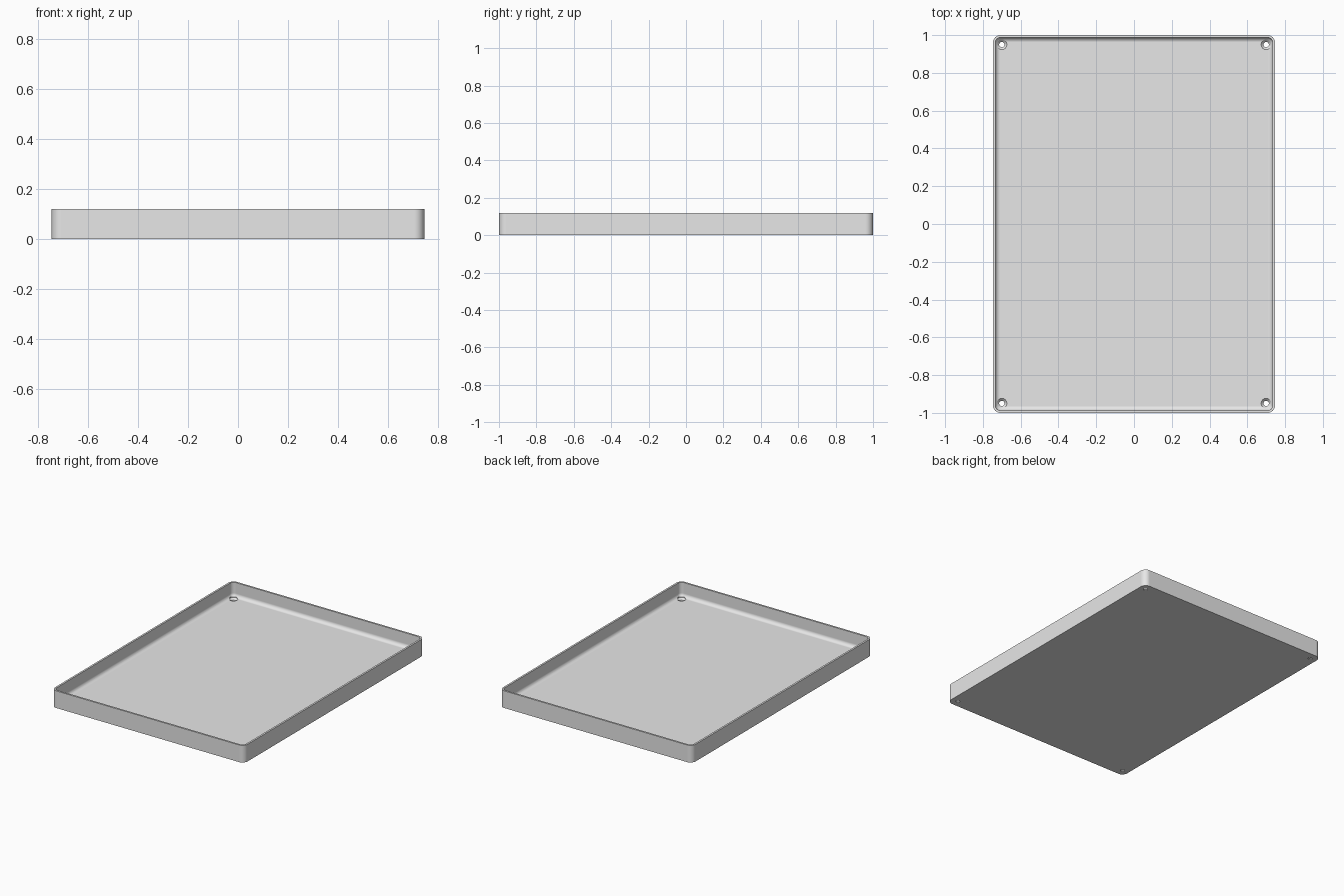
import bpy, bmesh, math

cube = bpy.data.objects.get("Cube")
if cube:
    bpy.data.objects.remove(cube, do_unlink=True)

HALF_X, HALF_Y, HEIGHT = 0.747, 1.0, 0.12
CORNER, WALL, FLOOR, FILLET = 0.04, 0.013, 0.02, 0.025
HOLE_X, HOLE_Y = 0.70, 0.95

grey = bpy.data.materials.new("light grey")
grey.use_nodes = True
grey.diffuse_color = (0.8, 0.8, 0.8, 1)
grey.node_tree.nodes["Principled BSDF"].inputs["Base Color"].default_value = (0.8, 0.8, 0.8, 1)


def finish(name, bm):
    bmesh.ops.recalc_face_normals(bm, faces=bm.faces)
    mesh = bpy.data.meshes.new(name)
    bm.to_mesh(mesh)
    bm.free()
    mesh.materials.append(grey)
    obj = bpy.data.objects.new(name, mesh)
    bpy.context.collection.objects.link(obj)
    return obj


def rounded_ring(bm, inset, z, steps=8):
    """Rounded rectangle, inset from the outer edge."""
    r = CORNER - inset
    verts = []
    for quarter, (sx, sy) in enumerate([(1, 1), (-1, 1), (-1, -1), (1, -1)]):
        for i in range(steps + 1):
            a = (quarter + i / steps) * math.pi / 2
            verts.append(bm.verts.new((sx * (HALF_X - CORNER) + r * math.cos(a),
                                       sy * (HALF_Y - CORNER) + r * math.sin(a), z)))
    return verts


def bridge(bm, rings):
    for low, high in zip(rings, rings[1:]):
        n = len(low)
        for i in range(n):
            j = (i + 1) % n
            bm.faces.new((low[i], low[j], high[j], high[i]))
    bm.faces.new(rings[0])
    bm.faces.new(rings[-1])


# Tray: outer wall, flat rim, inner wall and a rounded cove down to the floor
profile = [(0, 0), (0, HEIGHT), (WALL, HEIGHT)]
for i in range(9):
    a = i / 8 * math.pi / 2
    profile.append((WALL + FILLET * (1 - math.cos(a)),
                    FLOOR + FILLET * (1 - math.sin(a))))
bm = bmesh.new()
bridge(bm, [rounded_ring(bm, inset, z) for inset, z in profile])
tray = finish("tray", bm)

# Countersunk screw holes in the four corners
bm = bmesh.new()
for x in (-HOLE_X, HOLE_X):
    for y in (-HOLE_Y, HOLE_Y):
        rings = []
        for r, z in [(0.014, -0.02), (0.014, 0.007), (0.027, FLOOR), (0.027, 0.07)]:
            rings.append([bm.verts.new((x + r * math.cos(k * math.tau / 32),
                                        y + r * math.sin(k * math.tau / 32), z))
                          for k in range(32)])
        bridge(bm, rings)
cutter = finish("screw_hole_cutter", bm)
cutter.hide_render = True

cut = tray.modifiers.new("screw holes", 'BOOLEAN')
cut.operation = 'DIFFERENCE'
cut.solver = 'EXACT'
cut.object = cutter
bpy.ops.object.select_all(action='DESELECT')
tray.select_set(True)
bpy.context.view_layer.objects.active = tray
bpy.ops.object.modifier_apply(modifier=cut.name)
bpy.data.objects.remove(cutter, do_unlink=True)

# Smooth curves, flat floor and walls
bpy.ops.object.shade_smooth_by_angle(angle=math.radians(30))
weighted = tray.modifiers.new("flat floor shading", 'WEIGHTED_NORMAL')
weighted.keep_sharp = True
